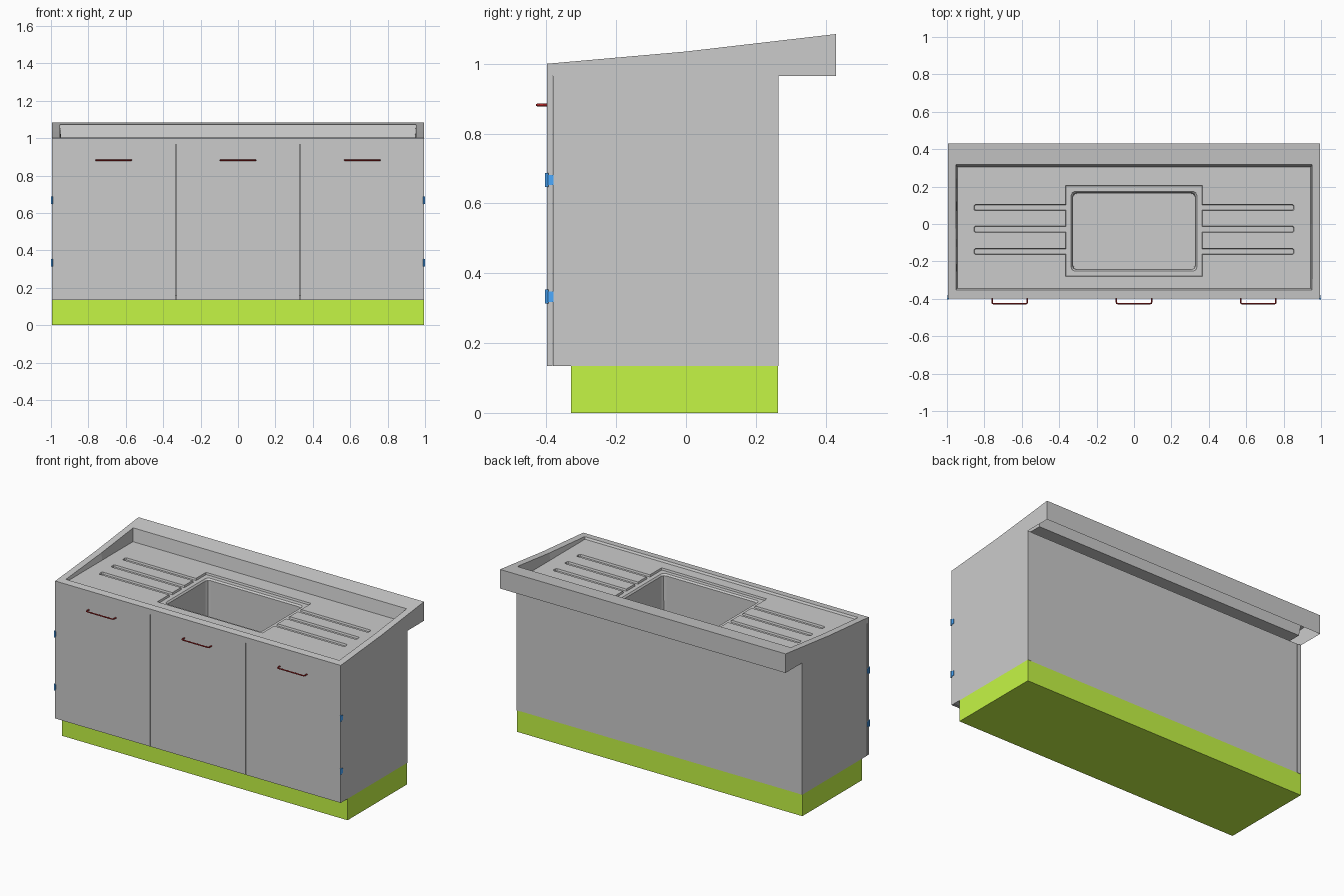
import bpy, bmesh
from mathutils import Vector

if "Cube" in bpy.data.objects:
    bpy.data.objects.remove(bpy.data.objects["Cube"])


def material(name, rgb):
    m = bpy.data.materials.new(name)
    m.diffuse_color = (*rgb, 1)
    m.use_nodes = True
    m.node_tree.nodes["Principled BSDF"].inputs["Base Color"].default_value = m.diffuse_color
    return m


GREEN = material("plinth_green", (0.56, 0.92, 0.06))
BLUE = material("hinge_blue", (0.07, 0.40, 1.0))
RED = material("handle_red", (0.45, 0.02, 0.02))


def add(name, data, mat=None):
    ob = bpy.data.objects.new(name, data)
    bpy.context.collection.objects.link(ob)
    if mat:
        data.materials.append(mat)
    return ob


def box(name, x, y, z, mat=None):
    """Box from (min, max) pairs."""
    bm = bmesh.new()
    bmesh.ops.create_cube(bm, size=1)
    for v in bm.verts:
        v.co = Vector([(r[0] + r[1]) / 2 + c * (r[1] - r[0])
                       for r, c in zip((x, y, z), v.co)])
    me = bpy.data.meshes.new(name)
    bm.to_mesh(me)
    bm.free()
    return add(name, me, mat)


# Plinth and carcass panels
W, BASE, DECK = 0.994, 0.135, 0.965
box("plinth", (-W, W), (-0.33, 0.263), (0, BASE), GREEN)
for s, side in ((-1, "left"), (1, "right")):
    box("side_panel_" + side, sorted((s * 0.968, s * W)), (-0.381, 0.265), (BASE, DECK))
box("back_panel", (-0.968, 0.968), (0.245, 0.263), (BASE, DECK))
box("bottom_panel", (-0.968, 0.968), (-0.381, 0.245), (BASE, BASE + 0.025))

# Doors
for i in range(3):
    x0 = -W + i * 2 * W / 3
    box(f"door_{i + 1}", (x0 + (0.002 if i else 0), x0 + 2 * W / 3 - (0.002 if i < 2 else 0)),
        (-0.398, -0.383), (BASE, DECK))

# Handles: bent wire
for i, cx in enumerate((-0.665, 0, 0.665)):
    cu = bpy.data.curves.new(f"handle_{i + 1}", "CURVE")
    cu.dimensions = "3D"
    cu.bevel_depth = 0.004
    cu.bevel_resolution = 2
    cu.use_fill_caps = True
    half = [(0.094, -0.397), (0.094, -0.418), (0.092, -0.424), (0.086, -0.426)]
    pts = [(-x, y) for x, y in half] + half[::-1]
    sp = cu.splines.new("POLY")
    sp.points.add(len(pts) - 1)
    for p, (x, y) in zip(sp.points, pts):
        p.co = (cx + x, y, 0.882, 1)
    add(cu.name, cu, RED)

# Hinges: side leaf and knuckle pin
for s, side in ((-1, "left"), (1, "right")):
    for level, z in (("lower", 0.333), ("upper", 0.667)):
        box(f"hinge_leaf_{side}_{level}", sorted((s * 0.990, s * 0.998)),
            (-0.399, -0.379), (z - 0.015, z + 0.015), BLUE)
        bm = bmesh.new()
        bmesh.ops.create_cone(bm, cap_ends=True, segments=12, radius1=0.005,
                              radius2=0.005, depth=0.04)
        bmesh.ops.translate(bm, verts=bm.verts, vec=(s * 0.995, -0.399, z))
        me = bpy.data.meshes.new(f"hinge_pin_{side}_{level}")
        bm.to_mesh(me)
        bm.free()
        add(me.name, me, BLUE)


# Sink top: one open-bottomed sheet built ring by ring
bm = bmesh.new()


def rim_z(y):
    return 1.035 + (y * 0.035 / 0.398 if y < 0 else y * 0.050 / 0.43)


def ring(pts, z):
    return [bm.verts.new((x, y, z(y) if callable(z) else z)) for x, y in pts]


def bridge(a, b):
    n = len(a)
    for i in range(n):
        j = (i + 1) % n
        bm.faces.new((a[i], a[j], b[j], b[i]))


def fill(*rings):
    edges = []
    for r in rings:
        for a, b in zip(r, r[1:] + r[:1]):
            edges.append(bm.edges.get((a, b)) or bm.edges.new((a, b)))
    bmesh.ops.triangle_fill(bm, use_beauty=True, edges=edges, normal=(0, 0, 1))


def frame(x, yf, yb):
    return [(-x, yf), (x, yf), (x, 0), (x, yb), (-x, yb), (-x, 0)]


def rounded(x, yf, yb, c):
    """Rectangle with softened corners."""
    right = [(x - c, yf), (x - 0.3 * c, yf + 0.3 * c), (x, yf + c),
             (x, yb - c), (x - 0.3 * c, yb - 0.3 * c), (x - c, yb)]
    return right + [(-px, py) for px, py in right[::-1]]


def drain_outline(d):
    """Bowl surround joined with three drainer grooves on each side."""
    h, c, edge, tip = 0.017 - d, 0.006, 0.366 - d, 0.855 - d
    right = [(edge, -0.28 + d)]
    for y in (-0.147, -0.028, 0.088):
        right += [(edge, y - h), (tip - c, y - h), (tip, y - h + c),
                  (tip, y + h - c), (tip - c, y + h), (edge, y + h)]
    right.append((edge, 0.205 - d))
    return right + [(-x, y) for x, y in right[::-1]]


FLOOR, LOW = 0.992, 0.980
skirt = ring(frame(W, -0.398, 0.43), DECK)
outer = ring(frame(W, -0.398, 0.43), rim_z)
inner = ring(frame(0.952, -0.352, 0.318), rim_z)
floor = ring(frame(0.945, -0.345, 0.305), FLOOR)
drain = ring(drain_outline(0), FLOOR)
drain_low = ring(drain_outline(0.003), LOW)
mouth = ring(rounded(0.336, -0.252, 0.174, 0.02), LOW)
throat = ring(rounded(0.328, -0.244, 0.166, 0.02), LOW - 0.01)
bowl = ring(rounded(0.325, -0.241, 0.163, 0.02), 0.66)
for a, b in ((skirt, outer), (outer, inner), (inner, floor), (drain, drain_low),
             (mouth, throat), (throat, bowl)):
    bridge(a, b)
fill(floor, drain)
fill(drain_low, mouth)
bm.faces.new(bowl)
bmesh.ops.recalc_face_normals(bm, faces=bm.faces)
# the drainer floor must face up
if sum(f.normal.z * f.calc_area() for f in bm.faces) < 0:
    bmesh.ops.reverse_faces(bm, faces=bm.faces)
me = bpy.data.meshes.new("sink_top")
bm.to_mesh(me)
bm.free()
add("sink_top", me)
